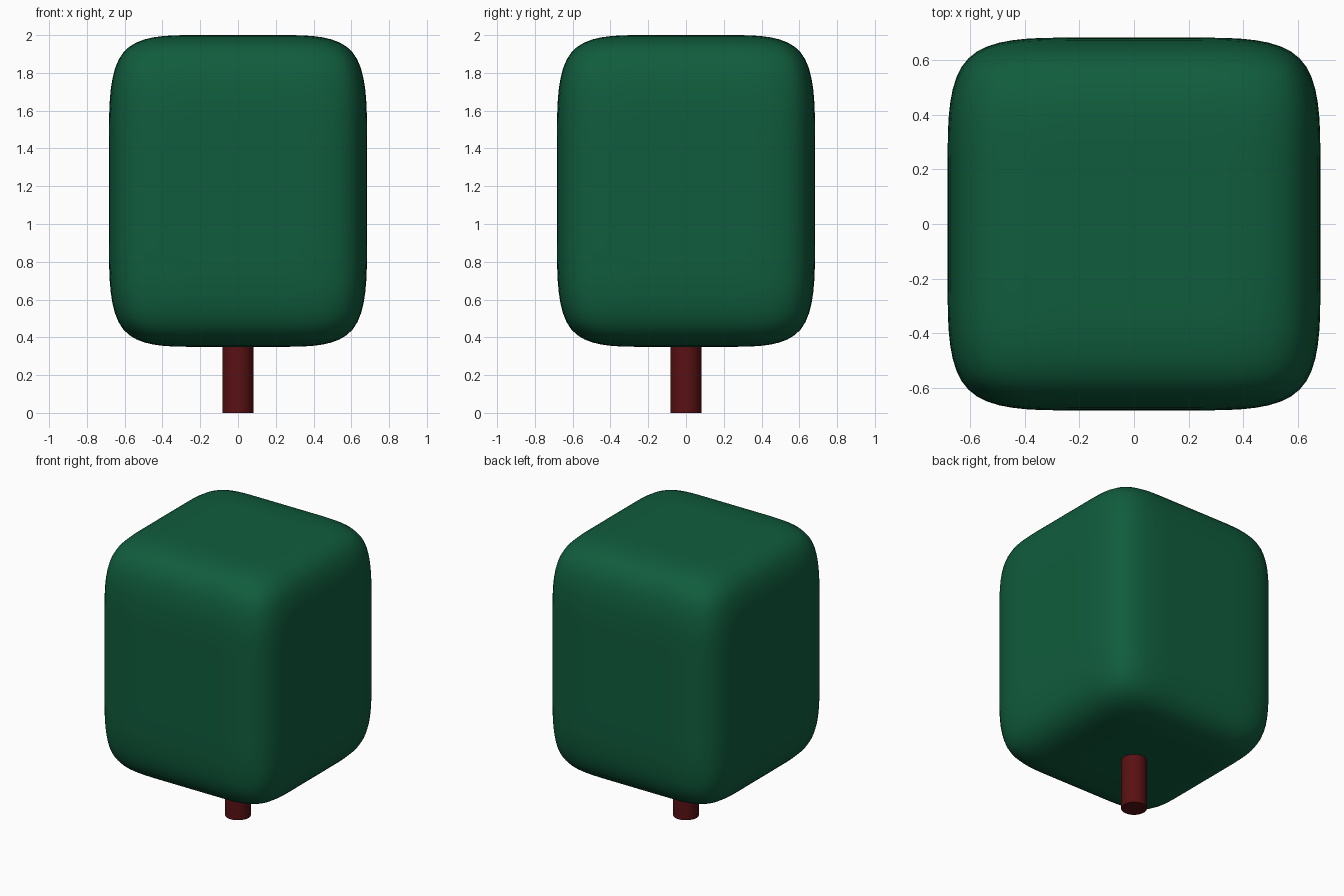
import bpy, bmesh
from mathutils import Matrix

if "Cube" in bpy.data.objects:
    bpy.data.objects.remove(bpy.data.objects["Cube"])


def material(name, rgb):
    m = bpy.data.materials.new(name)
    m.diffuse_color = (*rgb, 1.0)
    m.use_nodes = True
    m.node_tree.nodes["Principled BSDF"].inputs["Base Color"].default_value = m.diffuse_color
    return m


def add_object(name, bm, mat):
    mesh = bpy.data.meshes.new(name)
    bm.to_mesh(mesh)
    bm.free()
    mesh.materials.append(mat)
    ob = bpy.data.objects.new(name, mesh)
    bpy.context.collection.objects.link(ob)
    return ob


green = material("leaf green", (0.0052, 0.108, 0.047))
brown = material("red brown bark", (0.100, 0.0055, 0.0065))

# Crown: a 3x3x3 box cage softened by subdivision
HALF, BOTTOM, TOP = 0.683, 0.35, 2.0
bm = bmesh.new()
bmesh.ops.create_cube(bm, size=2.0)
bmesh.ops.subdivide_edges(bm, edges=bm.edges[:], cuts=2, use_grid_fill=True)
bmesh.ops.scale(bm, vec=(HALF, HALF, (TOP - BOTTOM) / 2), verts=bm.verts)
bmesh.ops.translate(bm, vec=(0, 0, (TOP + BOTTOM) / 2), verts=bm.verts)
for f in bm.faces:
    f.smooth = True
crown = add_object("crown", bm, green)
sub = crown.modifiers.new("soften", 'SUBSURF')
sub.levels = sub.render_levels = 3

# Trunk: plain cylinder reaching a little into the crown
HEIGHT = 0.40
bm = bmesh.new()
bmesh.ops.create_cone(bm, cap_ends=True, segments=32, radius1=0.082, radius2=0.082,
                      depth=HEIGHT, matrix=Matrix.Translation((0, 0, HEIGHT / 2)))
for f in bm.faces:
    f.smooth = abs(f.normal.z) < 0.5
for e in bm.edges:
    e.smooth = all(f.smooth for f in e.link_faces)
add_object("trunk", bm, brown)
